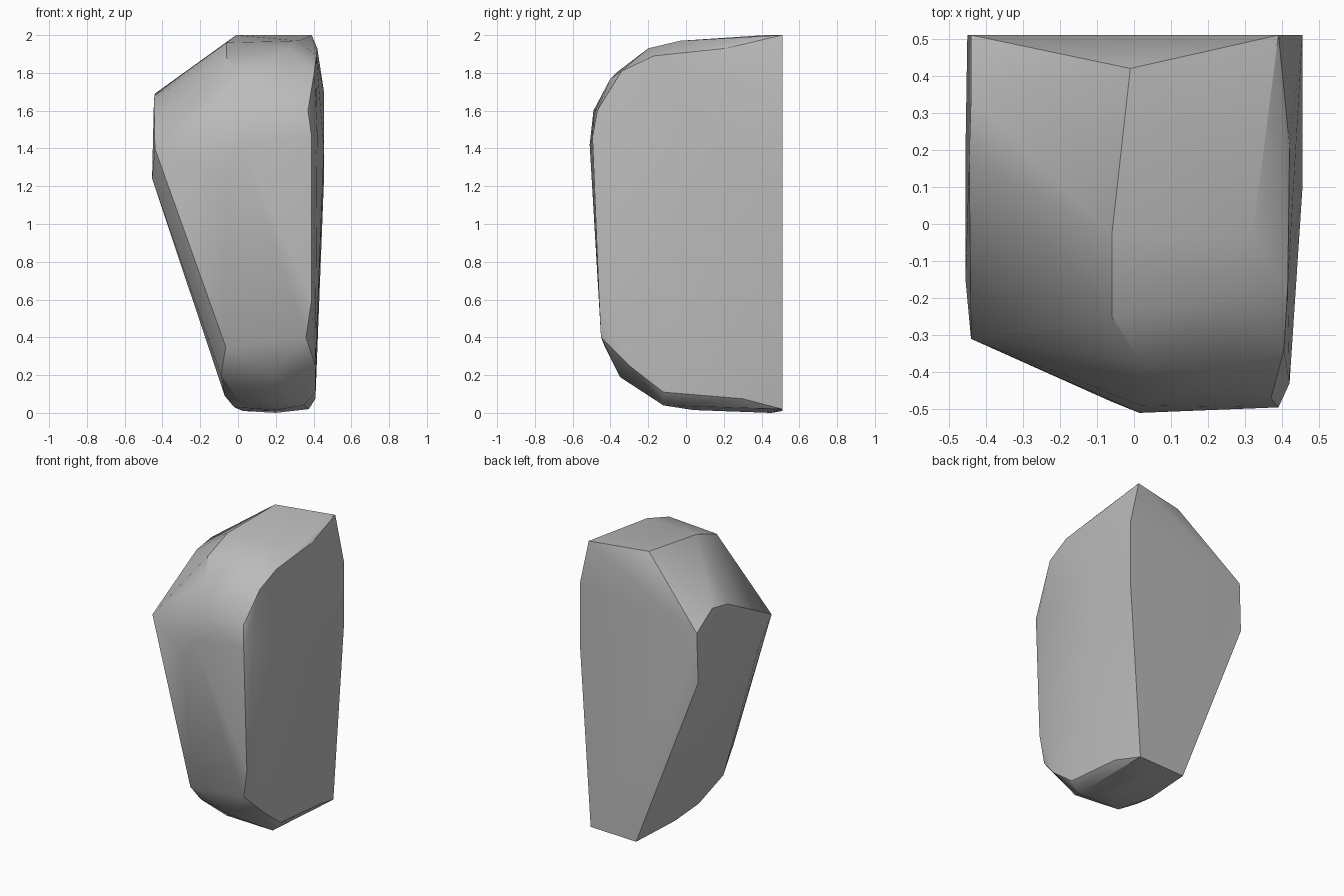
import bpy
import bmesh
import math
from mathutils import Vector

# Remove the default cube
cube = bpy.data.objects.get("Cube")
if cube:
    bpy.data.objects.remove(cube, do_unlink=True)


def make_material(name, colour):
    material = bpy.data.materials.new(name)
    material.use_nodes = True
    material.diffuse_color = colour
    shader = material.node_tree.nodes["Principled BSDF"]
    shader.inputs["Base Color"].default_value = colour
    return material


def build_stone(name, outlines, material):
    """Wrap the guiding outlines in one faceted shell."""
    bm = bmesh.new()
    for outline in outlines:
        for point in outline:
            bm.verts.new(Vector(point))
    bmesh.ops.convex_hull(bm, input=bm.verts[:], use_existing_faces=False)
    loose = [vert for vert in bm.verts if not vert.link_faces]
    bmesh.ops.delete(bm, geom=loose, context="VERTS")
    # Merge nearly flat facets into clean planes
    bmesh.ops.dissolve_limit(bm, angle_limit=math.radians(1),
                             verts=bm.verts[:], edges=bm.edges[:])
    bmesh.ops.recalc_face_normals(bm, faces=bm.faces[:])
    mesh = bpy.data.meshes.new(name)
    bm.to_mesh(mesh)
    bm.free()
    mesh.materials.append(material)
    stone = bpy.data.objects.new(name, mesh)
    bpy.context.collection.objects.link(stone)
    return stone


# Flat back: outline in x and z on one plane
BACK = .51
back_profile = [(.39, 2), (.455, 1.7), (.455, 1.23), (.375, .02),
                (.026, .01), (-.45, 1.24), (-.44, 1.58)]
back_outline = [(x, BACK, z) for x, z in back_profile]

# Left bulge: the overhanging shoulder
left_bulge = [(-.44, .34, 1.69), (-.445, .18, 1.66), (-.44, -.31, 1.4),
              (-.455, -.15, 1.24), (-.455, .2, 1.24)]

# Crown: gently sloping top and its rounded front
crown = [(-.01, .42, 2), (-.05, .09, 1.97), (-.06, -.03, 1.96),
         (.32, -.03, 1.97), (-.06, -.25, 1.88), (.27, -.2, 1.93),
         (.02, -.37, 1.8), (.22, -.4, 1.77), (.02, -.49, 1.6),
         (.37, -.47, 1.6)]

# Front face: broad panel narrowing toward the base
front_panel = [(.015, -.51, 1.42), (.39, -.495, 1.46), (-.06, -.48, 1.25),
               (.39, -.46, .6), (.36, -.45, .4), (-.065, -.43, .35)]

# Right side: rim of the large flat flank
right_rim = [(.42, .21, 1.93), (.415, -.17, 1.89), (.405, -.34, 1.81),
             (.42, -.43, 1.46), (.455, .1, 1.4), (.41, -.3, .25),
             (.41, -.12, .11), (.41, .3, .075)]

# Base: blunt rounded foot
foot = [(-.09, -.28, .2), (-.07, -.04, .09), (-.02, .15, .03),
        (.19, -.35, .19), (.01, -.14, .06), (.35, -.12, .04),
        (.2, .04, .015), (.2, .45, 0)]

stone_grey = make_material("stone grey", (.5, .5, .5, 1))
stone = build_stone("stone_block",
                    [back_outline, left_bulge, crown, front_panel,
                     right_rim, foot],
                    stone_grey)

# Soft facets with crisp main ridges
bpy.ops.object.select_all(action="DESELECT")
stone.select_set(True)
bpy.context.view_layer.objects.active = stone
bpy.ops.object.shade_smooth_by_angle(angle=math.radians(30))
